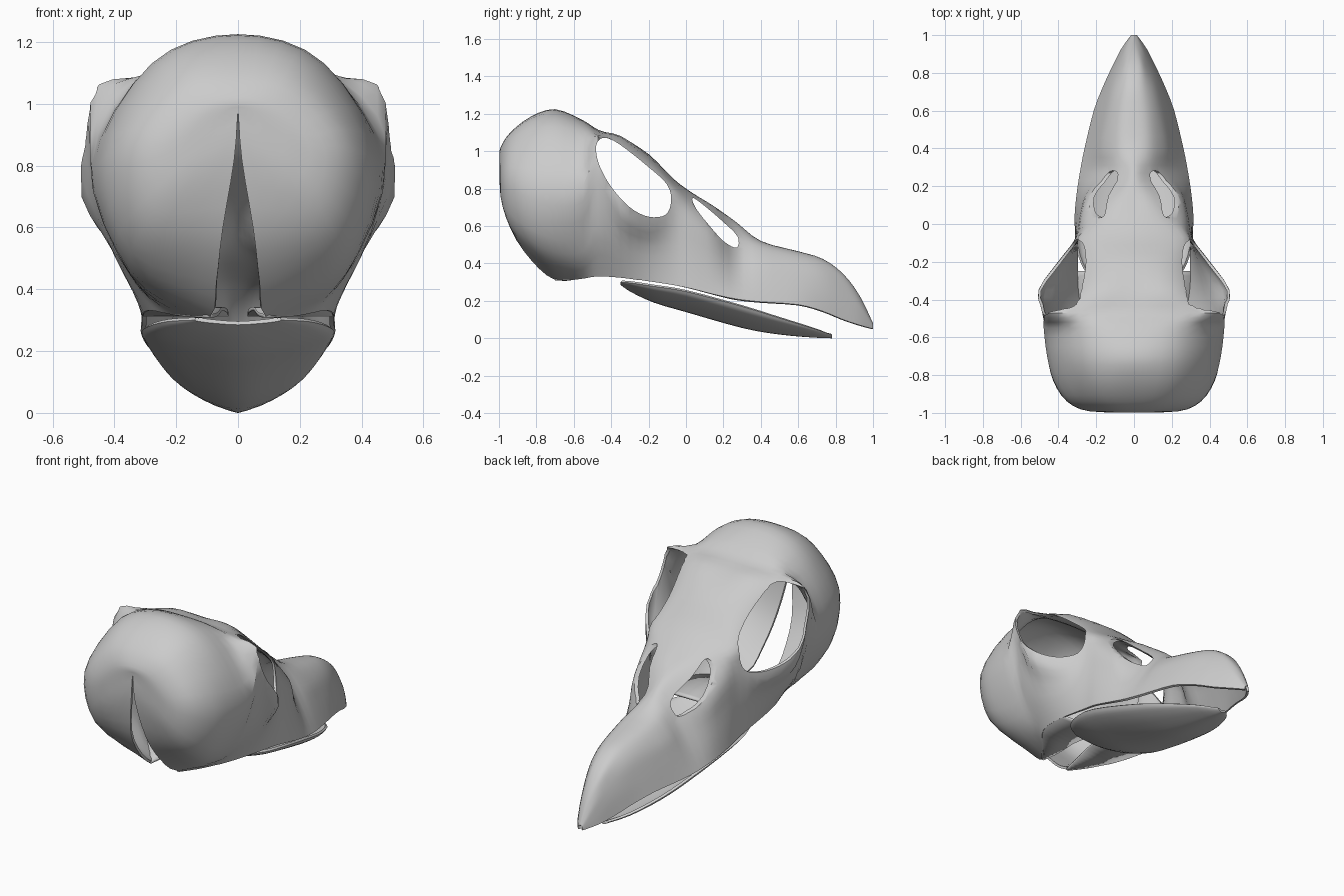
import bpy, bmesh, math
from mathutils import Vector

if "Cube" in bpy.data.objects:
    bpy.data.objects.remove(bpy.data.objects["Cube"])

bone = bpy.data.materials.new("bone_grey")
bone.diffuse_color = (0.6, 0.6, 0.6, 1)
bone.use_nodes = True
bone.node_tree.nodes["Principled BSDF"].inputs["Base Color"].default_value = bone.diffuse_color


def smooth_path(pts, steps, closed=False):
    """Catmull-Rom curve through points of any dimension."""
    n, out = len(pts), []
    get = (lambda i: pts[i % n]) if closed else (lambda i: pts[max(0, min(n - 1, i))])
    for i in range(n if closed else n - 1):
        a, b, c, d = (get(i + k) for k in (-1, 0, 1, 2))
        for s in range(steps):
            t = s / steps
            out.append(tuple(0.5 * (2 * q + (r - p) * t + (2 * p - 5 * q + 4 * r - w) * t * t
                                    + (3 * q - p - 3 * r + w) * t ** 3)
                             for p, q, r, w in zip(a, b, c, d)))
    if not closed:
        out.append(tuple(pts[-1]))
    return out


def new_object(name, bm):
    me = bpy.data.meshes.new(name)
    bm.to_mesh(me)
    bm.free()
    me.materials.append(bone)
    ob = bpy.data.objects.new(name, me)
    bpy.context.collection.objects.link(ob)
    return ob


def activate(ob):
    bpy.ops.object.select_all(action='DESELECT')
    ob.select_set(True)
    bpy.context.view_layer.objects.active = ob


def shell(name, stations, outward_z, thickness, steps_y=3, steps_x=4):
    """Loft symmetric open cross-sections (y, z_mid, x1, z1, x2, z2 ...) into a thin shell."""
    bm = bmesh.new()
    rows = []
    for st in smooth_path(stations, steps_y):
        y, half = st[0], list(zip(st[2::2], st[3::2]))
        prof = [(-x, z) for x, z in reversed(half)] + [(0, st[1])] + half
        rows.append([bm.verts.new((x, y, max(z, 0.0))) for x, z in smooth_path(prof, steps_x)])
    for r, q in zip(rows, rows[1:]):
        for i in range(len(r) - 1):
            bm.faces.new((r[i], r[i + 1], q[i + 1], q[i]))
    bmesh.ops.remove_doubles(bm, verts=bm.verts, dist=0.0015)
    bm.normal_update()
    if sum(f.normal.z * f.calc_area() for f in bm.faces) * outward_z < 0:
        bmesh.ops.reverse_faces(bm, faces=bm.faces[:])
    ob = new_object(name, bm)
    mod = ob.modifiers.new("thickness", 'SOLIDIFY')
    mod.thickness, mod.offset = thickness, -1
    activate(ob)
    bpy.ops.object.modifier_apply(modifier="thickness")
    return ob


def cut_through(ob, outline):
    """Cut a rounded (y, z) opening through both sides."""
    bm = bmesh.new()
    f = bm.faces.new([bm.verts.new((-1, y, z)) for y, z in smooth_path(outline, 4, True)])
    ext = bmesh.ops.extrude_face_region(bm, geom=[f])
    bmesh.ops.translate(bm, vec=Vector((2, 0, 0)),
                        verts=[v for v in ext["geom"] if isinstance(v, bmesh.types.BMVert)])
    bmesh.ops.recalc_face_normals(bm, faces=bm.faces[:])
    cutter = new_object("opening_cutter", bm)
    cutter.hide_render = True
    mod = ob.modifiers.new("opening", 'BOOLEAN')
    mod.operation, mod.object, mod.solver = 'DIFFERENCE', cutter, 'EXACT'
    activate(ob)
    bpy.ops.object.modifier_apply(modifier="opening")
    bpy.data.objects.remove(cutter)


# cranium cross-sections; the lower ends leave the slit at the back
cranium = [
    (-.995, .98, .0005, .98, .0005, .98, .0005, .98, .0005, .98),
    (-.992, 1.02, .12, .99, .23, .87, .19, .76, .012, .82),
    (-.94, 1.10, .19, 1.06, .35, .86, .29, .62, .05, .59),
    (-.83, 1.185, .24, 1.12, .425, .83, .345, .52, .07, .42),
    (-.70, 1.225, .28, 1.13, .46, .80, .35, .46, .09, .312),
    (-.55, 1.165, .28, 1.11, .478, .82, .36, .465, .22, .32),
    (-.47, 1.115, .29, 1.09, .478, 1.02, .435, .61, .28, .332),
    (-.35, 1.075, .255, 1.05, .505, .76, .41, .53, .305, .325),
    (-.20, .985, .25, .92, .40, .65, .355, .49, .31, .305),
    (-.07, .855, .255, .81, .30, .70, .31, .50, .31, .285),
]
# upper beak cross-sections
beak = [
    (.03, .78, .165, .757, .27, .66, .295, .48, .315, .265),
    (.15, .705, .10, .688, .235, .57, .268, .42, .305, .235),
    (.27, .62, .07, .57, .14, .48, .215, .35, .287, .21),
    (.40, .52, .085, .50, .16, .42, .205, .33, .262, .195),
    (.60, .465, .07, .45, .13, .39, .175, .29, .213, .18),
    (.73, .425, .055, .41, .105, .35, .14, .25, .163, .145),
    (.84, .345, .04, .335, .07, .28, .095, .20, .112, .10),
    (.93, .225, .022, .215, .044, .18, .058, .12, .066, .07),
    (1.0, .08, .006, .075, .012, .07, .015, .06, .015, .05),
]
skull = shell("skull", cranium + beak, 1, 0.014)

# eye sockets and nostrils
cut_through(skull, [(-.48, 1.03), (-.44, 1.072), (-.36, 1.04), (-.2, .915), (-.1, .82), (-.08, .73),
                    (-.11, .66), (-.2, .65), (-.3, .70), (-.4, .81), (-.465, .93)])
cut_through(skull, [(.035, .75), (.09, .715), (.19, .63), (.275, .545), (.27, .485),
                    (.20, .52), (.11, .62), (.05, .70)])

# skull base: thin plates either side of the slit, (y, inner x, outer x, z)
base = smooth_path([(-.70, .085, .10, .314), (-.62, .07, .165, .317), (-.55, .06, .22, .325),
                    (-.47, .05, .278, .337), (-.35, .035, .303, .33), (-.25, .03, .307, .317)], 3)
bm = bmesh.new()
for side in (-1, 1):
    rows = [(bm.verts.new((side * a, y, z)), bm.verts.new((side * b, y, z))) for y, a, b, z in base]
    for r, q in zip(rows, rows[1:]):
        bm.faces.new((r[0], r[1], q[1], q[0])[::side])
skull_base = new_object("skull_base", bm)
mod = skull_base.modifiers.new("thickness", 'SOLIDIFY')
mod.thickness, mod.offset = 0.012, 0

# lower jaw: a shallow spoon given by (y, half width, rim z, keel z)
jaw = [(-.35, .14, .30, .285), (-.29, .23, .295, .245), (-.17, .295, .277, .19), (0, .31, .25, .14),
       (.3, .258, .17, .055), (.5, .2, .108, .02), (.68, .115, .052, .004), (.78, .03, .02, .0)]
lower_jaw = shell("lower_jaw", [(y, k, .55 * w, k + .32 * (r - k), .9 * w, k + .72 * (r - k), w, r)
                                for y, w, r, k in jaw], -1, 0.014)

for ob in (skull, skull_base, lower_jaw):
    activate(ob)
    bpy.ops.object.shade_smooth_by_angle(angle=math.radians(40))
